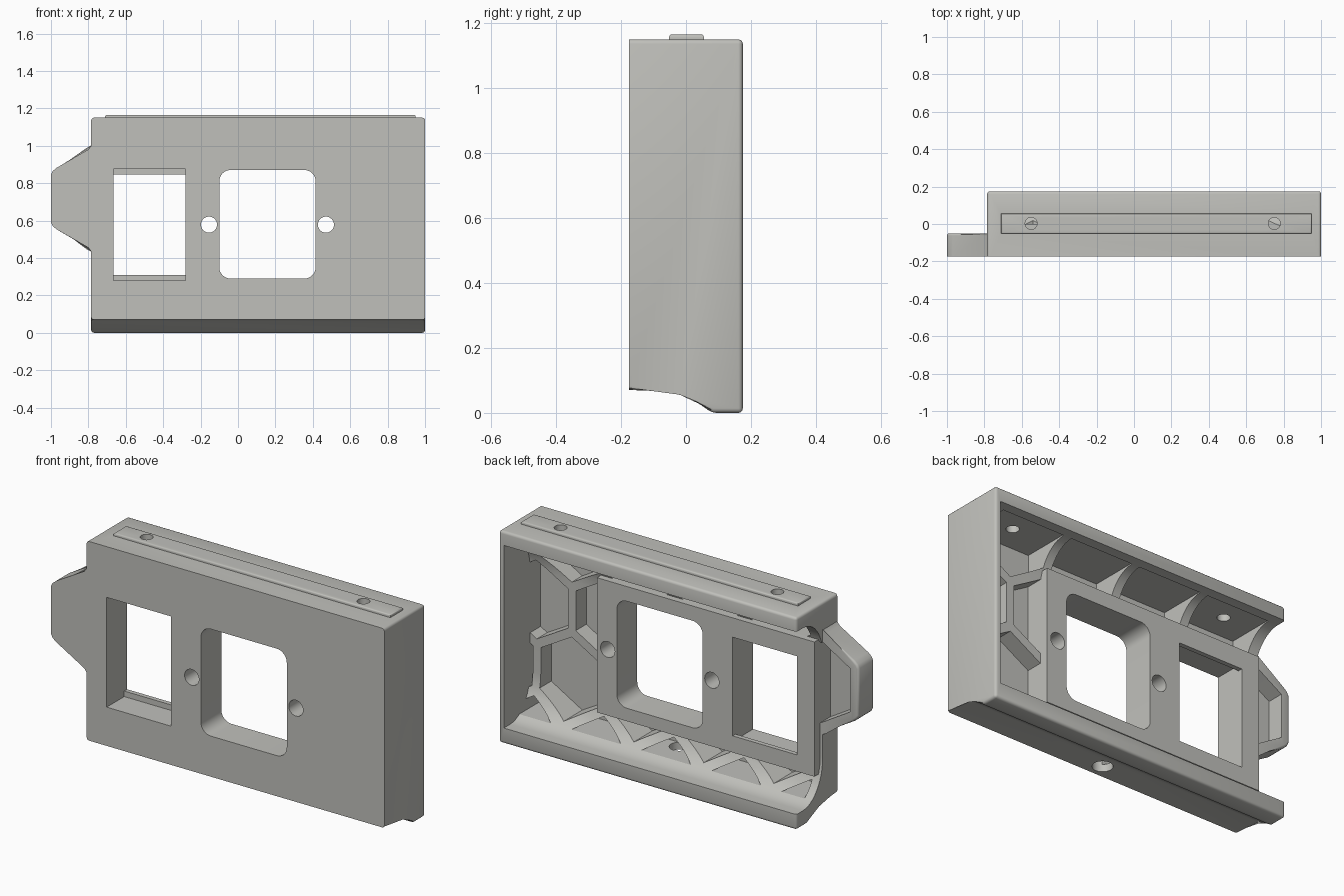
import bpy, bmesh, math

if "Cube" in bpy.data.objects:
    bpy.data.objects.remove(bpy.data.objects["Cube"])

grey = bpy.data.materials.new("warm grey plastic")
grey.diffuse_color = (0.53, 0.53, 0.50, 1)
grey.use_nodes = True
grey.node_tree.nodes["Principled BSDF"].inputs["Base Color"].default_value = grey.diffuse_color


def finish(name, bm):
    bmesh.ops.recalc_face_normals(bm, faces=bm.faces)
    me = bpy.data.meshes.new(name)
    bm.to_mesh(me)
    bm.free()
    me.materials.append(grey)
    ob = bpy.data.objects.new(name, me)
    bpy.context.collection.objects.link(ob)
    return ob


def add_prism(bm, pts, axis, a, b):
    """Extrude a 2D outline from a to b; x takes (y,z), y takes (x,z), z takes (x,y)."""
    def place(p, d):
        return {'x': (d, p[0], p[1]), 'y': (p[0], d, p[1]), 'z': (p[0], p[1], d)}[axis]
    lo = [bm.verts.new(place(p, a)) for p in pts]
    hi = [bm.verts.new(place(p, b)) for p in pts]
    bm.faces.new(lo)
    bm.faces.new(hi[::-1])
    n = len(pts)
    for i in range(n):
        bm.faces.new((lo[i], hi[i], hi[(i + 1) % n], lo[(i + 1) % n]))


def prism(name, pts, axis, a, b, bevel=0, keep=None):
    bm = bmesh.new()
    add_prism(bm, pts, axis, a, b)
    if bevel:
        edges = [e for e in bm.edges if keep is None or keep(e)]
        bmesh.ops.bevel(bm, geom=edges, offset=bevel, segments=3, profile=0.5, affect='EDGES')
    return finish(name, bm)


def rect(x0, x1, z0, z1):
    return [(x0, z0), (x1, z0), (x1, z1), (x0, z1)]


def rounded(x0, x1, z0, z1, r, n=8):
    out = []
    for k, (cx, cz) in enumerate(rect(x0 + r, x1 - r, z0 + r, z1 - r)):
        for i in range(n + 1):
            t = math.pi * (1 + k / 2) + math.pi / 2 * i / n
            out.append((cx + r * math.cos(t), cz + r * math.sin(t)))
    return out


def circle(cx, cy, r, n=32):
    return [(cx + r * math.cos(2 * math.pi * i / n), cy + r * math.sin(2 * math.pi * i / n))
            for i in range(n)]


def combine(ob, other, op='DIFFERENCE'):
    m = ob.modifiers.new("combine", 'BOOLEAN')
    m.operation, m.solver, m.object = op, 'EXACT', other
    bpy.context.view_layer.objects.active = ob
    bpy.ops.object.modifier_apply(modifier=m.name)
    bpy.data.objects.remove(other)


FRONT, BACK, FLOOR, RIB = -0.175, 0.175, -0.14, -0.05


def not_front(e):
    return not all(v.co.y < FRONT + 0.001 for v in e.verts)


# Outer shell with the stepped underside
outline = [(FRONT, 0.07), (-0.015, 0.07), (0.08, 0), (BACK, 0), (BACK, 1.15), (FRONT, 1.15)]
housing = prism("housing", outline, 'x', -0.785, 1.0, 0.014, not_front)

# Rear cavity, with hollow fillets above and below, open on the left end
arc = [math.pi / 2 * i / 12 for i in range(13)]
cavity = [(0.3, 0.085)]
cavity += [(0.12 - 0.17 * math.sin(t), 0.31 - 0.225 * math.cos(t)) for t in arc]
cavity += [(0.12 - 0.17 * math.sin(t), 0.865 + 0.21 * math.cos(t)) for t in reversed(arc)]
cavity += [(0.3, 1.075)]
combine(housing, prism("cavity", cavity, 'x', -1.2, 0.97))

# Honeycomb pockets, which leave ribs between them
bm = bmesh.new()
pitch, row_step = 0.42, 0.364
for row in range(4):
    for col in range(-5, 3):
        cx = 0.72 + pitch * (col + 0.5 * ((row + 1) % 2))
        cz = -0.02 + row_step * row
        hexagon = [(cx + 0.215 * math.sin(math.pi * i / 3), cz + 0.215 * math.cos(math.pi * i / 3))
                   for i in range(6)]
        add_prism(bm, hexagon, 'y', FLOOR, 0.12)
pockets = finish("pockets", bm)
combine(pockets, prism("pocket_limit", rect(-0.74, 0.97, 0.11, 1.08), 'y', -0.3, 0.3), 'INTERSECT')
combine(housing, pockets)

# Side ear, hollowed from behind
ear_outline = [(-0.76, 0.42), (-0.785, 0.435), (-0.80, 0.455), (-0.97, 0.553), (-0.99, 0.57),
               (-1.0, 0.59), (-1.0, 0.845), (-0.99, 0.865), (-0.97, 0.882), (-0.80, 0.98),
               (-0.785, 1.0), (-0.76, 1.015)]


def ear_rim(e):
    return all(v.co.y > RIB - 0.001 and v.co.x < -0.77 for v in e.verts)


ear = prism("ear", ear_outline, 'y', FRONT, RIB, 0.012, ear_rim)
combine(housing, ear, 'UNION')
hollow = [(-0.765, 0.49), (-0.80, 0.51), (-0.95, 0.60), (-0.95, 0.835), (-0.80, 0.925), (-0.765, 0.945)]
combine(housing, prism("ear_hollow", hollow, 'y', FLOOR, 0.1))

# Thick mounting block behind the openings
combine(housing, prism("mount_block", rect(-0.77, 0.535, 0.22, 0.95), 'y', -0.155, 0), 'UNION')

# Rounded square opening, stepped window and two screw holes
cuts = [(rounded(-0.1, 0.415, 0.29, 0.87, 0.06), 0.1),
        (rect(-0.665, -0.28, 0.31, 0.845), 0.1),
        (rect(-0.665, -0.28, 0.28, 0.875), -0.025),
        (circle(-0.155, 0.578, 0.043), 0.1),
        (circle(0.47, 0.578, 0.043), 0.1)]
for pts, depth in cuts:
    combine(housing, prism("opening", pts, 'y', -0.3, depth))

# Raised strip on top with two holes, and one hole underneath
strip = prism("top_strip", rect(-0.71, 0.95, -0.052, 0.055), 'z', 1.14, 1.165, 0.008,
              lambda e: all(v.co.z > 1.16 for v in e.verts))
combine(housing, strip, 'UNION')
for x in (-0.55, 0.75):
    combine(housing, prism("strip_hole", circle(x, 0.003, 0.032), 'z', 1.0, 1.3))
combine(housing, prism("lower_hole", circle(0.11, -0.1, 0.05), 'z', -0.1, 0.19))

# Smooth the curved areas only
bpy.ops.object.select_all(action='DESELECT')
housing.select_set(True)
bpy.context.view_layer.objects.active = housing
bpy.ops.object.shade_smooth_by_angle(angle=math.radians(32))
